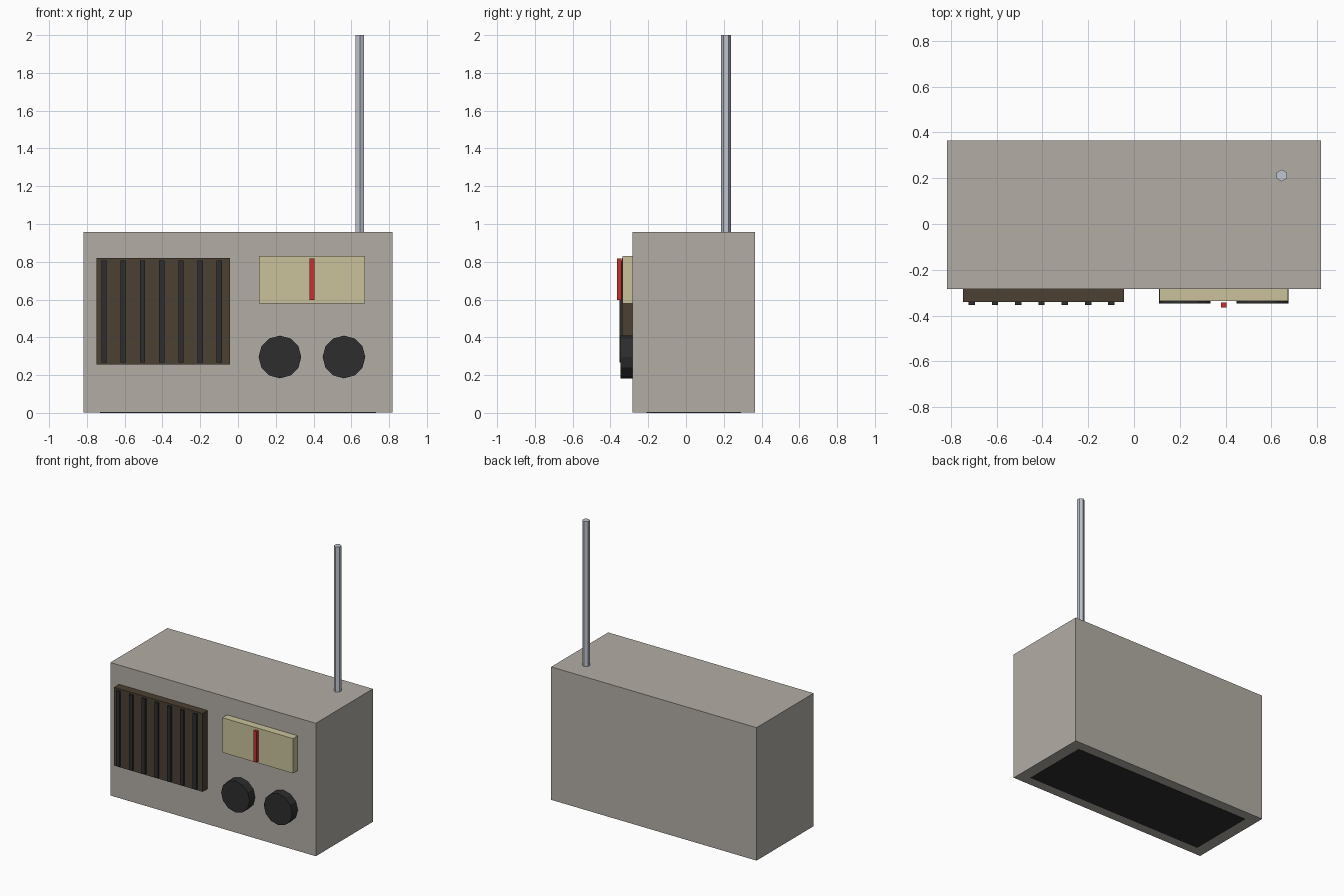
import bpy
import bmesh
from mathutils import Matrix, Vector

cube = bpy.data.objects.get("Cube")
if cube:
    bpy.data.objects.remove(cube, do_unlink=True)


def make_material(name, r, g, b):
    mat = bpy.data.materials.new(name)
    mat.use_nodes = True
    mat.diffuse_color = (r, g, b, 1)
    mat.node_tree.nodes["Principled BSDF"].inputs["Base Color"].default_value = (r, g, b, 1)
    return mat


WARM_GREY = make_material("warm grey", 0.45, 0.42, 0.375)
BROWN = make_material("dark brown", 0.07, 0.052, 0.034)
CREAM = make_material("cream", 0.59, 0.54, 0.33)
BLACK = make_material("soft black", 0.026, 0.026, 0.027)
RED = make_material("red", 0.58, 0.03, 0.03)
METAL = make_material("pale metal", 0.53, 0.56, 0.62)


def add_object(name, bm, mat):
    mesh = bpy.data.meshes.new(name)
    bm.to_mesh(mesh)
    bm.free()
    mesh.materials.append(mat)
    obj = bpy.data.objects.new(name, mesh)
    bpy.context.collection.objects.link(obj)
    return obj


def box(name, x, y, z, mat):
    """Box from its (low, high) range on each axis."""
    low, high = (Vector(corner) for corner in zip(x, y, z))
    bm = bmesh.new()
    place = Matrix.Translation((low + high) / 2) @ Matrix.Diagonal((*(high - low), 1))
    bmesh.ops.create_cube(bm, size=1, matrix=place)
    return add_object(name, bm, mat)


def cylinder(name, start, end, radius, sides, mat):
    start, end = Vector(start), Vector(end)
    axis = end - start
    turn = axis.to_track_quat("Z", "Y").to_matrix().to_4x4()
    bm = bmesh.new()
    bmesh.ops.create_cone(bm, cap_ends=True, segments=sides, radius1=radius, radius2=radius,
                          depth=axis.length, matrix=Matrix.Translation((start + end) / 2) @ turn)
    return add_object(name, bm, mat)


# Case and the dark plate under it
FRONT, BACK, TOP = -0.283, 0.365, 0.958
box("case", (-0.817, 0.817), (FRONT, BACK), (0.002, TOP), WARM_GREY)
box("base_plate", (-0.73, 0.73), (-0.21, 0.292), (0, 0.008), BLACK)

# Speaker grille with upright slats
box("speaker_grille", (-0.748, -0.043), (-0.34, FRONT), (0.257, 0.82), BROWN)
for i in range(7):
    x = -0.709 + i * 0.1017
    box(f"grille_slat_{i + 1}", (x - 0.014, x + 0.014), (-0.353, -0.335), (0.267, 0.807), BLACK)

# Tuning dial, with the needle just clear of its face
box("tuning_dial", (0.111, 0.673), (-0.337, FRONT), (0.58, 0.83), CREAM)
box("dial_needle", (0.379, 0.404), (-0.365, -0.342), (0.598, 0.818), RED)

# Knobs
for side, x in (("right", 0.222), ("left", 0.561)):
    cylinder(f"{side}_knob", (x, FRONT, 0.296), (x, -0.347, 0.296), 0.113, 12, BLACK)

# Aerial
cylinder("aerial", (0.645, 0.212, TOP - 0.02), (0.645, 0.212, 2), 0.026, 6, METAL)
